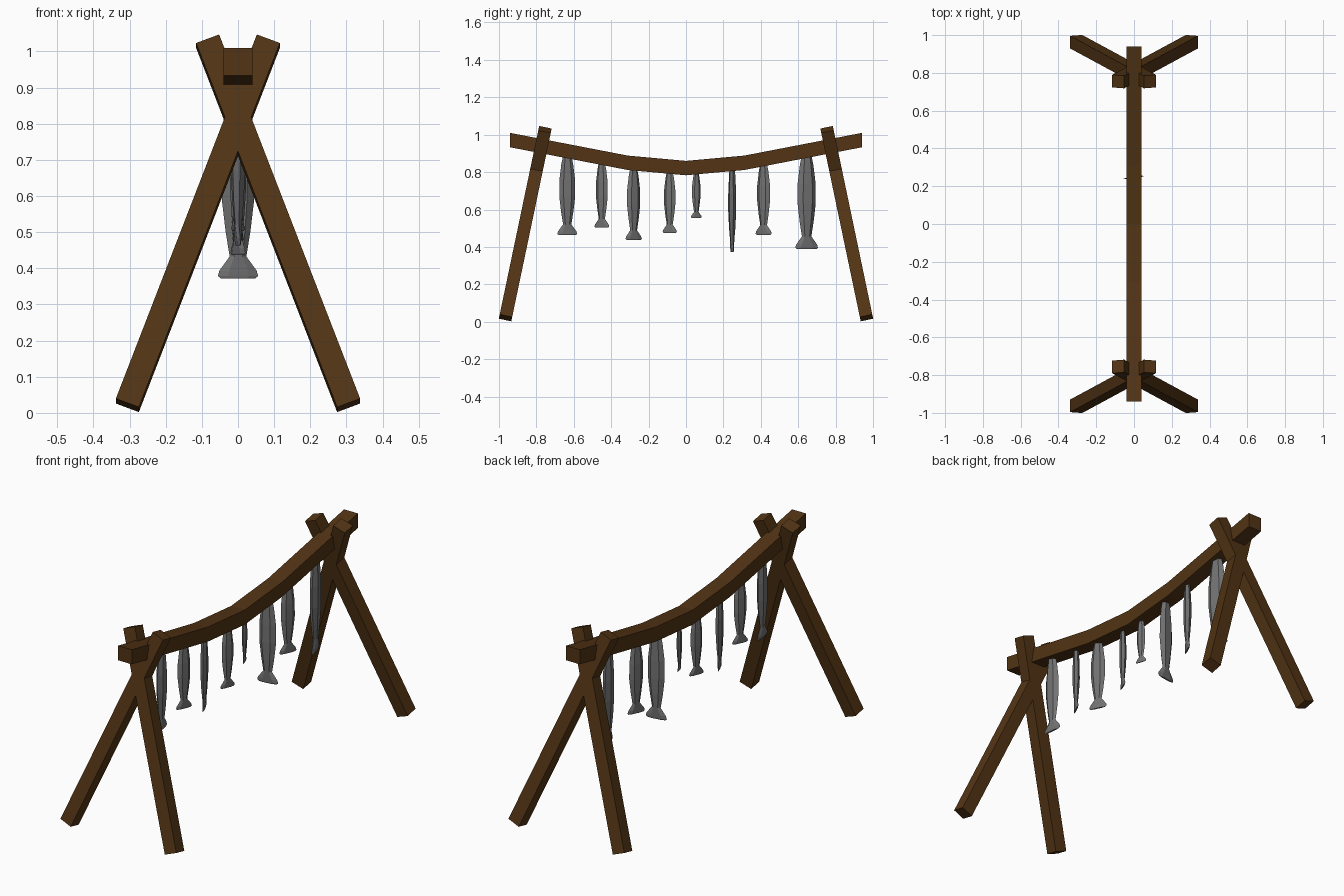
import bpy, bmesh, math
from mathutils import Vector, Matrix

if "Cube" in bpy.data.objects:
    bpy.data.objects.remove(bpy.data.objects["Cube"])


def material(name, rgb):
    m = bpy.data.materials.new(name)
    m.diffuse_color = (*rgb, 1)
    m.use_nodes = True
    m.node_tree.nodes["Principled BSDF"].inputs["Base Color"].default_value = m.diffuse_color
    return m


wood = material("dark brown wood", (0.085, 0.034, 0.007))
skin = material("fish grey", (0.17, 0.17, 0.17))


def loft(name, rings, mat):
    """Closed solid through a list of equal-sized vertex rings."""
    bm = bmesh.new()
    loops = [[bm.verts.new(p) for p in r] for r in rings]
    n = len(loops[0])
    for a, b in zip(loops, loops[1:]):
        for i in range(n):
            j = (i + 1) % n
            bm.faces.new((a[i], a[j], b[j], b[i]))
    bm.faces.new(loops[0])
    bm.faces.new(loops[-1])
    bmesh.ops.recalc_face_normals(bm, faces=bm.faces)
    me = bpy.data.meshes.new(name)
    bm.to_mesh(me)
    bm.free()
    me.materials.append(mat)
    ob = bpy.data.objects.new(name, me)
    bpy.context.collection.objects.link(ob)
    return ob


# Crossed legs: square beams lying in a leaning plane at each end
H = 0.034
for end, sy in (("front", -1), ("back", 1)):
    for side, sx in (("left", -1), ("right", 1)):
        foot = Vector((0.306 * sx, 0.965 * sy, 0.021))
        top = Vector((-0.084 * sx, 0.754 * sy, 1.028))
        axis = (top - foot).normalized()
        normal = axis.cross(Vector((1, 0, 0))).normalized()
        across = normal.cross(axis)
        corners = [across * u * H + normal * v * H
                   for u, v in ((-1, -1), (1, -1), (1, 1), (-1, 1))]
        loft(f"{end}_{side}_leg", [[c + p for c in corners] for p in (foot, top)], wood)


# Sagging cross beam
def beam_bottom(y):
    y = abs(y)
    return 0.783 + 0.09 * y if y < 0.31 else 0.811 + (y - 0.31) * 0.193


rings = []
for y in (-0.94, -0.31, 0, 0.31, 0.94):
    z = beam_bottom(y)
    rings.append([(-0.04, y, z), (0.04, y, z), (0.04, y, z + 0.077), (-0.04, y, z + 0.077)])
loft("cross_beam", rings, wood)

# Hanging fish: (y, tail end z, turn in degrees)
FISH = [(-0.635, 0.463, 97), (-0.45, 0.503, 65), (-0.28, 0.437, 115), (-0.087, 0.475, 68),
        (0.055, 0.555, 108), (0.247, 0.372, 8), (0.415, 0.465, 65), (0.645, 0.388, 107)]
# Profile: (fraction of length, half width, half thickness)
PROFILE = [(-0.03, 0.055, 0.03), (0.08, 0.078, 0.035), (0.28, 0.103, 0.042), (0.5, 0.104, 0.042),
           (0.7, 0.08, 0.034), (0.86, 0.054, 0.022), (0.95, 0.12, 0.016), (0.985, 0.13, 0.013),
           (1.0, 0.11, 0.01)]
for k, (y, low, turn) in enumerate(FISH):
    high = beam_bottom(y)
    L = high - low
    spin = Matrix.Rotation(math.radians(turn), 3, 'Z')
    rings = []
    for t, w, d in PROFILE:
        rings.append([spin @ Vector((u * w * L, v * d * L, 0)) + Vector((0, y, high - t * L))
                      for u, v in ((1, 0), (0.5, 1), (-0.5, 1), (-1, 0), (-0.5, -1), (0.5, -1))])
    loft(f"hanging_fish_{k + 1}", rings, skin)
